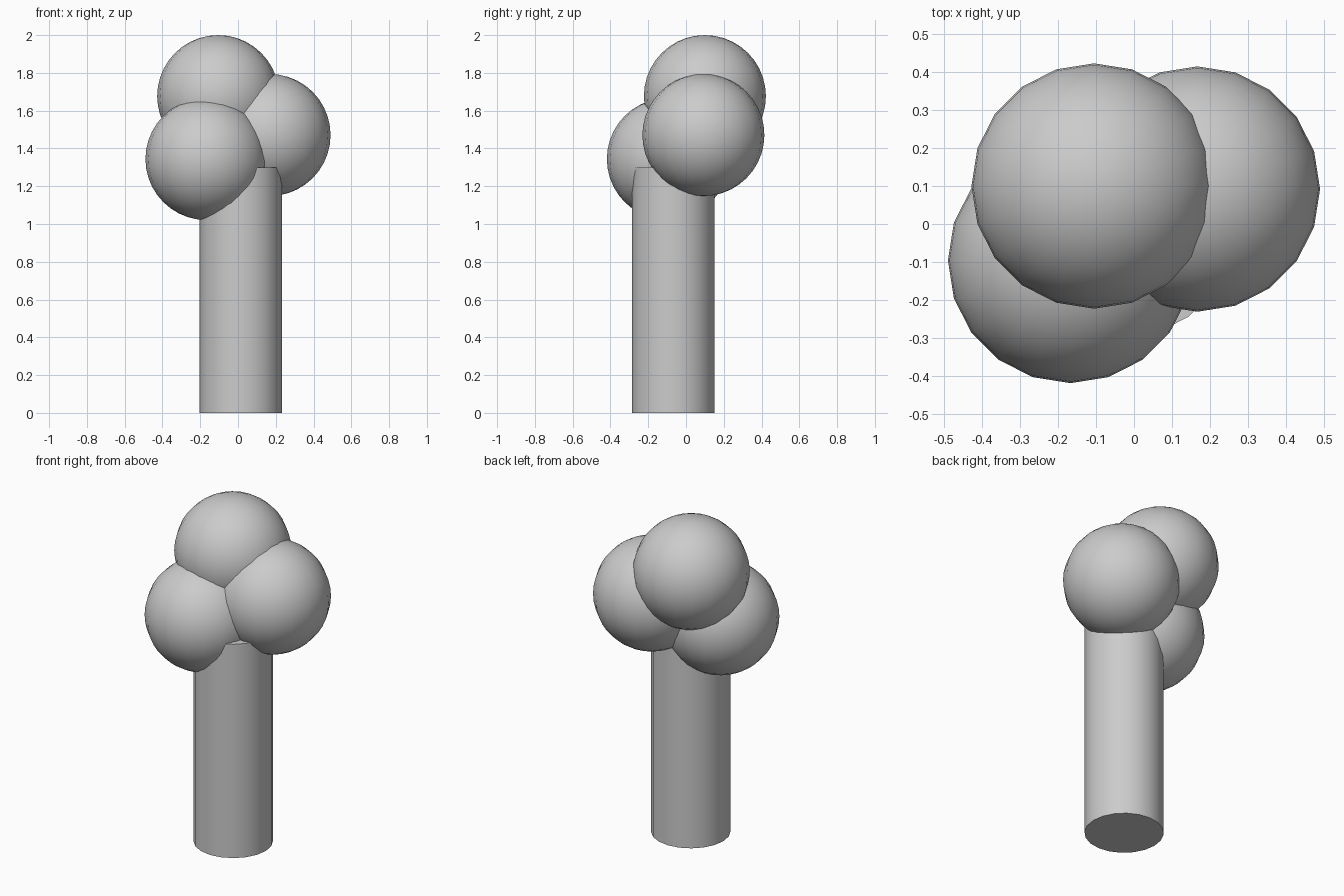
import bpy
import math

if "Cube" in bpy.data.objects:
    bpy.data.objects.remove(bpy.data.objects["Cube"])

SIDES = 20


def smooth(obj, name):
    obj.name = name
    bpy.ops.object.shade_smooth_by_angle(angle=math.radians(35))


# Trunk: plain capped column
bpy.ops.mesh.primitive_cylinder_add(vertices=SIDES, radius=0.219, depth=1.3,
                                    location=(0.015, -0.067, 0.65))
smooth(bpy.context.object, "trunk")

# Foliage: three equal overlapping balls
foliage = {
    "foliage_top": (-0.105, 0.10, 1.677),
    "foliage_right": (0.167, 0.092, 1.471),
    "foliage_left": (-0.167, -0.096, 1.344),
}
for name, centre in foliage.items():
    bpy.ops.mesh.primitive_uv_sphere_add(segments=SIDES, ring_count=SIDES,
                                         radius=0.323, location=centre)
    smooth(bpy.context.object, name)
